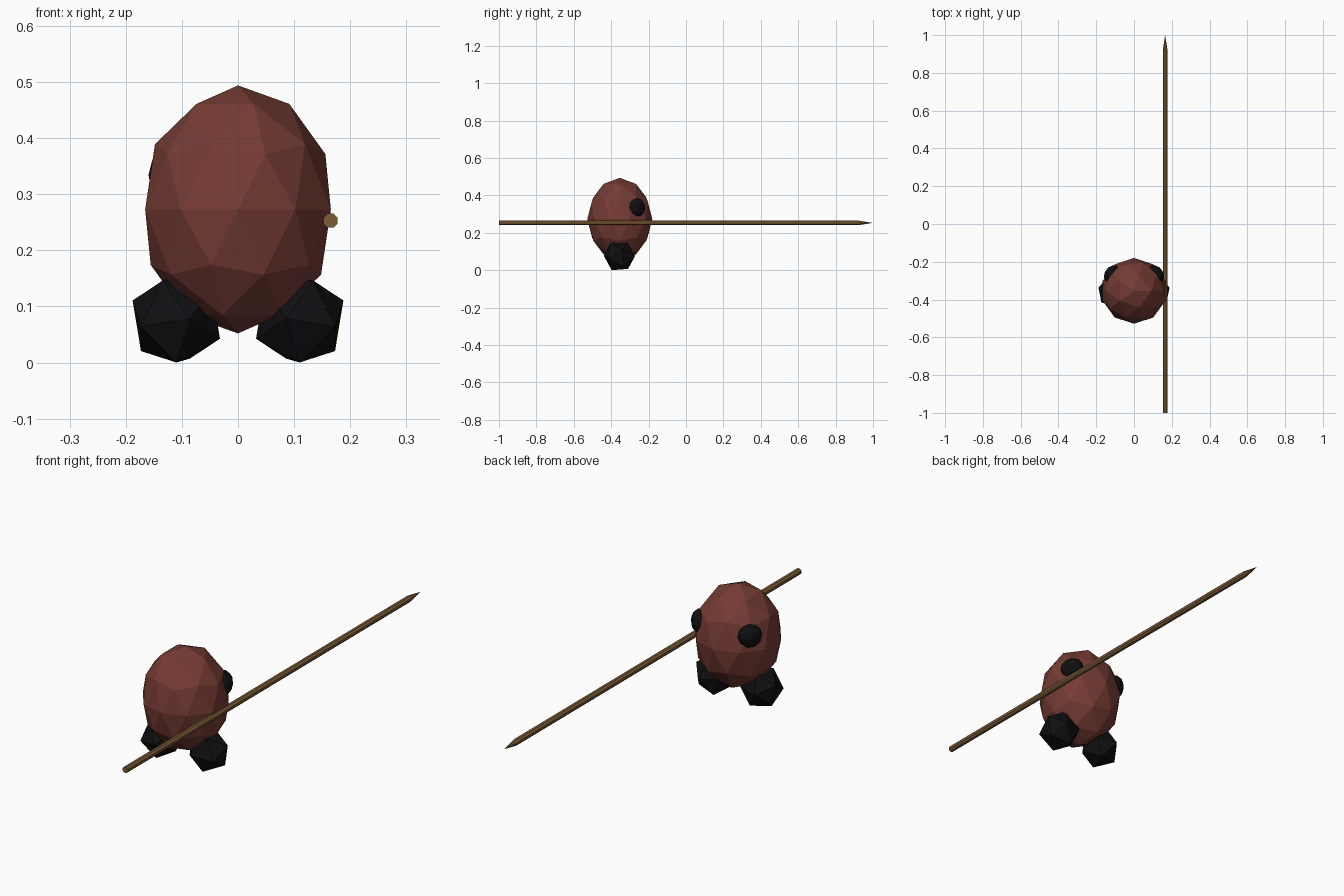
import bpy
import math
from mathutils import Matrix, Vector

if "Cube" in bpy.data.objects:
    bpy.data.objects.remove(bpy.data.objects["Cube"])


def material(name, rgb):
    m = bpy.data.materials.new(name)
    m.diffuse_color = (*rgb, 1)
    m.use_nodes = True
    m.node_tree.nodes["Principled BSDF"].inputs["Base Color"].default_value = m.diffuse_color
    return m


RED_BROWN = material("red_brown", (0.180, 0.044, 0.034))
BLACK = material("black", (0.005, 0.005, 0.006))
WOOD = material("wood", (0.205, 0.108, 0.038))


def finish(name, mat, matrix):
    """Name the active primitive, colour it and bake its transform."""
    ob = bpy.context.object
    ob.name = name
    ob.data.materials.append(mat)
    ob.data.transform(matrix)
    if matrix.determinant() < 0:
        ob.data.flip_normals()
    return ob


def ball(name, mat, detail, loc, size, rot=Matrix.Identity(4), mirror=1):
    bpy.ops.mesh.primitive_ico_sphere_add(subdivisions=detail, radius=1)
    flip = Matrix.Diagonal((mirror, 1, 1, 1))
    scale = Matrix.Diagonal((*size, 1))
    return finish(name, mat, flip @ Matrix.Translation(Vector(loc)) @ rot @ scale)


# Faceted egg-shaped body
ball("body", RED_BROWN, 2, (0, -0.354, 0.273), (0.174, 0.174, 0.221))

# Feet and eyes, mirrored left and right
for side, s in (("right", 1), ("left", -1)):
    ball(side + "_foot", BLACK, 1, (0.11, -0.356, 0.0766), (0.087,) * 3,
         Matrix.Rotation(-0.5, 4, 'X'), s)
    ball(side + "_eye", BLACK, 2, (0.118, -0.263, 0.334), (0.036, 0.05, 0.05),
         Matrix.Rotation(math.radians(38), 4, 'Z'), s)

# Spear: long shaft and pointed tip, lying along y
X, Z, R, TIP = 0.165, 0.253, 0.0137, 0.92
along_y = Matrix.Rotation(-math.pi / 2, 4, 'X')
for name, r_end, y0, y1 in (("spear_shaft", R, -1, TIP), ("spear_tip", 0, TIP, 1)):
    bpy.ops.mesh.primitive_cone_add(vertices=8, radius1=R, radius2=r_end, depth=y1 - y0)
    finish(name, WOOD, Matrix.Translation((X, (y0 + y1) / 2, Z)) @ along_y
           @ Matrix.Rotation(math.pi / 8, 4, 'Z'))
